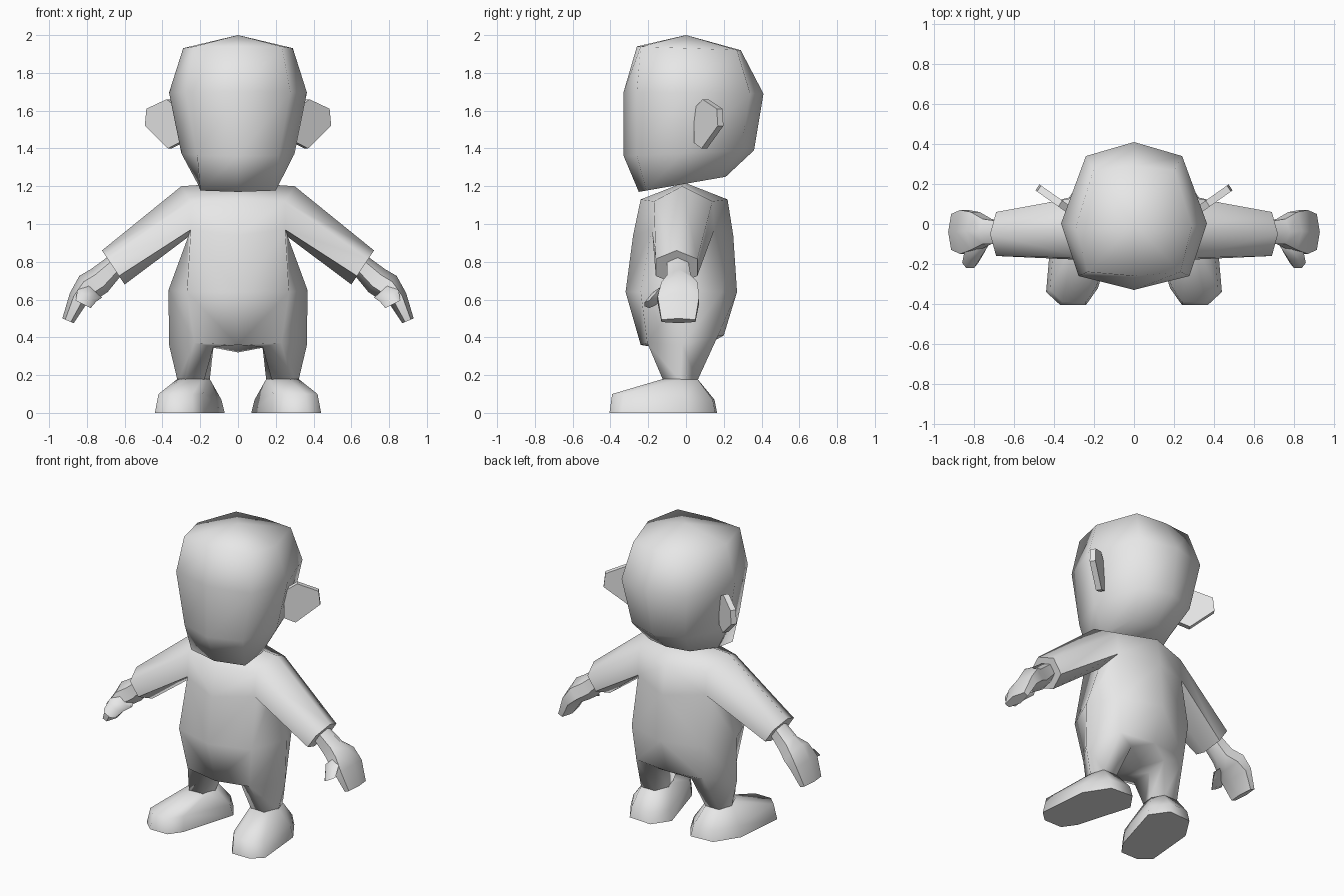
import bpy, bmesh, math
from mathutils import Vector

if "Cube" in bpy.data.objects:
    bpy.data.objects.remove(bpy.data.objects["Cube"])

grey = bpy.data.materials.new("light_grey")
grey.diffuse_color = (0.8, 0.8, 0.8, 1)
grey.use_nodes = True
grey.node_tree.nodes["Principled BSDF"].inputs["Base Color"].default_value = grey.diffuse_color


def finish(name, bm, mirror=False, angle=50, merge=False):
    bmesh.ops.recalc_face_normals(bm, faces=bm.faces)
    me = bpy.data.meshes.new(name)
    bm.to_mesh(me)
    bm.free()
    me.materials.append(grey)
    ob = bpy.data.objects.new(name, me)
    bpy.context.collection.objects.link(ob)
    bpy.ops.object.select_all(action='DESELECT')
    ob.select_set(True)
    bpy.context.view_layer.objects.active = ob
    bpy.ops.object.shade_smooth_by_angle(angle=math.radians(angle))
    if mirror:
        ob.modifiers.new("Mirror", 'MIRROR').use_mirror_merge = merge
    return ob


def bridge(bm, a, b):
    """Quads between two closed vertex loops."""
    n = len(a)
    for i in range(n):
        j = (i + 1) % n
        bm.faces.new((a[i], a[j], b[j], b[i]))


def loft(name, rings, apex=None, mirror=False, angle=50):
    """Skin a list of equal-length point rings; close ends flat or to an apex."""
    bm = bmesh.new()
    rows = [[bm.verts.new(p) for p in r] for r in rings]
    for a, b in zip(rows, rows[1:]):
        bridge(bm, a, b)
    bm.faces.new(rows[0])
    if apex:
        tip, last = bm.verts.new(apex), rows[-1]
        for i in range(len(last)):
            bm.faces.new((last[i], last[(i + 1) % len(last)], tip))
    else:
        bm.faces.new(rows[-1])
    return finish(name, bm, mirror, angle)


def head_ring(zf, yf, zb, yb, w, front=0.75, back=0.66, inset=0.07):
    """Eight-point ring, tilted from front height zf to back height zb."""
    ym = yf + (yb - yf) * 0.45
    half = [(0, yf), (w * front, yf + inset), (w, ym), (w * back, yb - inset), (0, yb)]
    pts = half + [(-x, y) for x, y in half[3:0:-1]]
    return [(x, y, zf + (zb - zf) * (y - yf) / (yb - yf)) for x, y in pts]


def limb_ring(upper, lower, y0, y1):
    """Hexagon across a limb, from its upper to its lower (x, z) edge."""
    u, l = Vector(upper), Vector(lower)
    c, h = (u + l) / 2, (u - l) / 2
    ry = (y1 - y0) / 2 / math.cos(math.pi / 6)
    out = []
    for i in range(6):
        a = math.tau * i / 6
        p = c + h * math.cos(a)
        out.append((p.x, (y0 + y1) / 2 + ry * math.sin(a), p.y))
    return out


# Head, tapering down to the chin
loft("head", [
    head_ring(1.17, -0.25, 1.25, 0.21, 0.21, 0.95, 0.7, 0.04),
    head_ring(1.36, -0.33, 1.39, 0.36, 0.30, 0.72),
    head_ring(1.70, -0.33, 1.69, 0.41, 0.365, 0.76),
    head_ring(1.94, -0.26, 1.92, 0.29, 0.29, 0.8, 0.7, 0.02),
], apex=(0, 0, 2.0), angle=85)

# Ears, thin slanted plates
bm = bmesh.new()
out_dir, thick = Vector((0.17, 0.12, 0)).normalized(), Vector((-0.02, 0.03, 0))
outline = [(-0.02, 1.61), (0.06, 1.66), (0.19, 1.61), (0.2, 1.52), (0.05, 1.40), (-0.02, 1.43)]
front = [bm.verts.new(Vector((0.33, 0.053, z)) + out_dir * d) for d, z in outline]
back = [bm.verts.new(v.co + thick) for v in front]
bm.faces.new(front)
bm.faces.new(back)
bridge(bm, front, back)
finish("ear", bm, True, 30)

# Body: half of torso, sleeve and leg in one skin, mirrored.
# Each torso row runs front centre, front corner, side, back corner, back centre.
bm = bmesh.new()
rows = [[bm.verts.new(p) for p in r] for r in (
    [(0, -0.24, 0.36), (0.23, -0.205, 0.37), (0.365, -0.02, 0.36), (0.25, 0.17, 0.41), (0, 0.20, 0.41)],
    [(0, -0.32, 0.64), (0.27, -0.24, 0.64), (0.368, -0.01, 0.65), (0.27, 0.19, 0.64), (0, 0.27, 0.64)],
    [(0, -0.28, 0.94), (0.25, -0.18, 0.97), (0.265, -0.02, 0.93), (0.25, 0.15, 0.97), (0, 0.25, 0.94)],
    [(0, -0.24, 1.13), (0.25, -0.17, 1.12), (0.30, -0.02, 1.20), (0.25, 0.14, 1.12), (0, 0.22, 1.13)])]
for k in range(3):
    for i in range(4):
        if k == 2 and i in (1, 2):
            continue  # arm opening
        bm.faces.new((rows[k][i], rows[k][i + 1], rows[k + 1][i + 1], rows[k + 1][i]))
lo, hi = rows[2], rows[3]
neck = bm.verts.new((0, -0.01, 1.22))
for i in range(4):
    bm.faces.new((hi[i], hi[i + 1], neck))
# sleeve
cuff = [bm.verts.new(p) for p in limb_ring((0.72, 0.86), (0.60, 0.68), -0.16, 0.06)]
bridge(bm, [hi[2], hi[3], lo[3], lo[2], lo[1], hi[1]], cuff)
bm.faces.new(cuff)
# crotch and leg
f, fr, s, br, b = rows[0]
fi, mid, bi, c = [bm.verts.new(p) for p in (
    (0.13, -0.16, 0.35), (0.13, -0.01, 0.345), (0.13, 0.13, 0.37), (0, -0.01, 0.32))]
for face in ((f, fr, fi), (b, bi, br), (f, fi, mid, c), (c, mid, bi, b)):
    bm.faces.new(face)
ankle_pts = [(0.18, -0.115), (0.28, -0.12), (0.32, -0.03), (0.29, 0.06), (0.19, 0.06), (0.15, -0.03)]
ankle = [bm.verts.new((x, y, 0.17)) for x, y in ankle_pts]
bridge(bm, [fi, fr, s, br, bi, mid], ankle)
bm.faces.new(ankle)
finish("body", bm, True, 75, True)

# Hands: wrist, palm, mitten fingers
loft("hand", [
    limb_ring((0.67, 0.84), (0.60, 0.75), -0.10, 0.01),
    limb_ring((0.78, 0.76), (0.69, 0.64), -0.10, 0.025),
    limb_ring((0.84, 0.725), (0.75, 0.60), -0.13, 0.06),
    limb_ring((0.89, 0.635), (0.81, 0.565), -0.15, 0.07),
    limb_ring((0.93, 0.50), (0.87, 0.475), -0.13, 0.05),
], mirror=True, angle=60)
loft("thumb", [
    limb_ring((0.81, 0.69), (0.72, 0.61), -0.13, -0.05),
    limb_ring((0.85, 0.65), (0.75, 0.59), -0.18, -0.11),
    limb_ring((0.86, 0.595), (0.78, 0.555), -0.22, -0.17),
], mirror=True, angle=50)

# Feet: splayed sole, sloping top, ankle opening
sole = [(0.24, -0.405), (0.37, -0.405), (0.44, -0.34), (0.41, 0.0),
        (0.31, 0.155), (0.15, 0.165), (0.07, 0.05), (0.18, -0.32)]
rim = [(0.25 + (x - 0.25) * 0.9, -0.12 + (y + 0.12) * 0.95, 0.10 if y < -0.2 else 0.07)
       for x, y in sole]
top = [(0.19, -0.115), (0.27, -0.12), (0.30, -0.09), (0.32, -0.03),
       (0.29, 0.06), (0.19, 0.06), (0.15, -0.02), (0.16, -0.09)]
loft("foot", [[(x, y, 0) for x, y in sole], rim, [(x, y, 0.18) for x, y in top]],
     mirror=True, angle=65)
